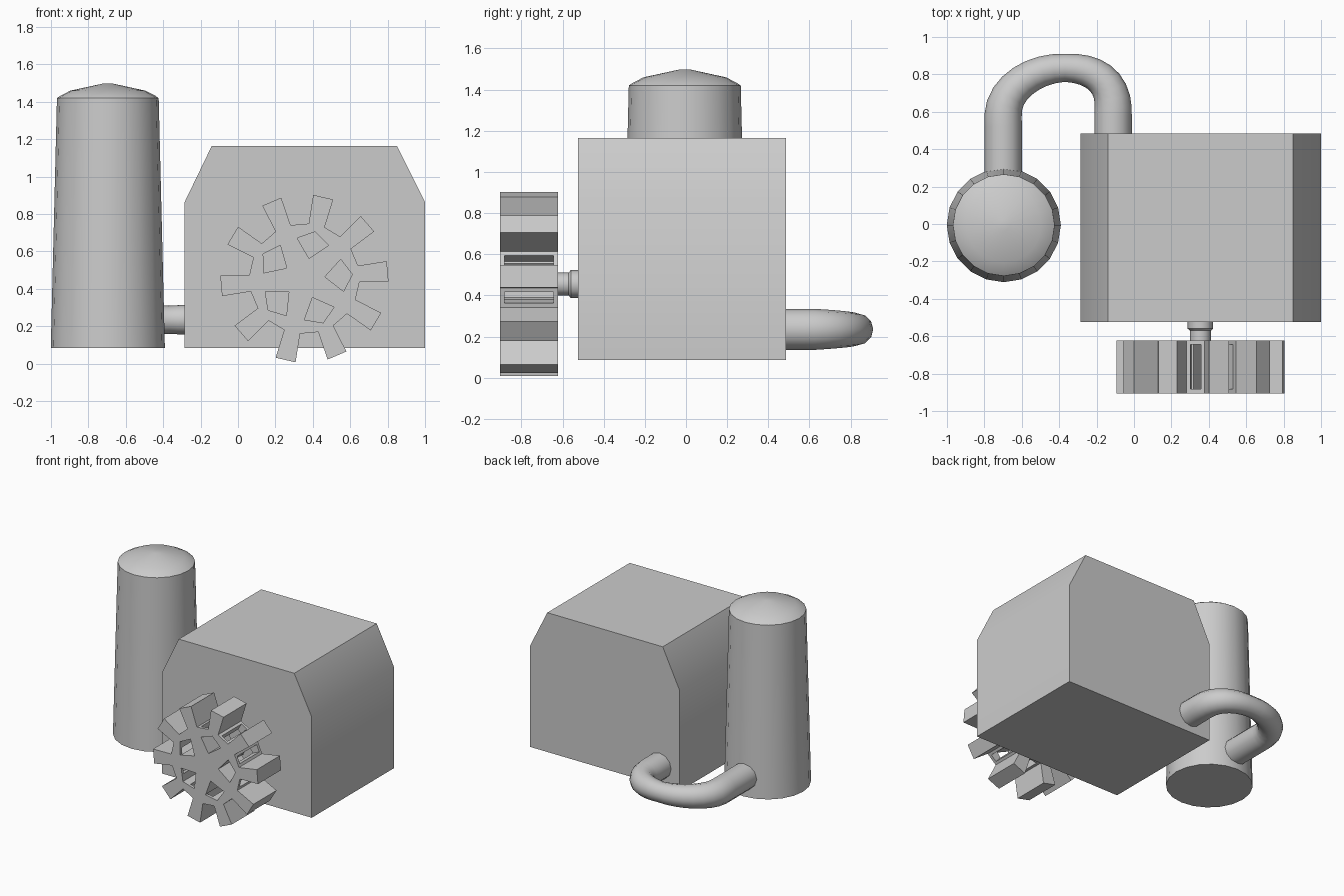
import bpy, bmesh, math
from mathutils import Vector, Matrix

if "Cube" in bpy.data.objects:
    bpy.data.objects.remove(bpy.data.objects["Cube"])


def finish(name, bm, smooth=None):
    bmesh.ops.recalc_face_normals(bm, faces=bm.faces)
    me = bpy.data.meshes.new(name)
    bm.to_mesh(me)
    bm.free()
    ob = bpy.data.objects.new(name, me)
    bpy.context.collection.objects.link(ob)
    if smooth:
        shade(ob, smooth)
    return ob


def shade(ob, angle):
    bpy.ops.object.select_all(action='DESELECT')
    ob.select_set(True)
    bpy.context.view_layer.objects.active = ob
    bpy.ops.object.shade_smooth_by_angle(angle=math.radians(angle))


def extrude_y(bm, pts, y0, y1):
    """Prism from an xz outline."""
    f = bm.faces.new([bm.verts.new((x, y0, z)) for x, z in pts])
    r = bmesh.ops.extrude_face_region(bm, geom=[f])
    vs = [v for v in r['geom'] if isinstance(v, bmesh.types.BMVert)]
    bmesh.ops.translate(bm, verts=vs, vec=(0, y1 - y0, 0))


def lathe(name, profile, n, matrix, smooth):
    """Closed solid of revolution from (radius, height) pairs."""
    bm = bmesh.new()
    rings = [[bm.verts.new((r * math.cos(2 * math.pi * i / n),
                            r * math.sin(2 * math.pi * i / n), h))
              for i in range(n)] for r, h in profile]
    for a, b in zip(rings, rings[1:]):
        for i in range(n):
            j = (i + 1) % n
            bm.faces.new((a[i], a[j], b[j], b[i]))
    bm.faces.new(rings[0])
    bm.faces.new(rings[-1])
    bm.transform(matrix)
    return finish(name, bm, smooth)


# Housing with two sloped shoulders
bm = bmesh.new()
extrude_y(bm, [(-0.285, 0.085), (1, 0.085), (1, 0.865), (0.85, 1.165),
               (-0.14, 1.165), (-0.285, 0.865)], -0.525, 0.485)
finish("housing", bm, 30)

# Tapered tank with low domed cap
lathe("tank", [(0.305, 0.085), (0.272, 1.42), (0.255, 1.432), (0.2, 1.46), (0.03, 1.497)],
      20, Matrix.Translation((-0.696, -0.006, 0)), 30)

# Bent pipe, slimmer in the bend
cu = bpy.data.curves.new("pipe", 'CURVE')
cu.dimensions = '3D'
cu.bevel_depth = 0.1
cu.bevel_resolution = 4
cu.resolution_u = 8
cu.use_fill_caps = True
sp = cu.splines.new('BEZIER')
path = [((-0.7, 0.2), (0, 0.1), 1), ((-0.7, 0.58), (0, 0.15), 1),
        ((-0.37, 0.835), (0.16, 0), 0.75), ((-0.112, 0.62), (0, -0.14), 1),
        ((-0.112, 0.42), (0, -0.06), 1)]
sp.bezier_points.add(len(path) - 1)
for bp, ((x, y), (hx, hy), r) in zip(sp.bezier_points, path):
    bp.co = (x, y, 0.235)
    bp.handle_left = (x - hx, y - hy, 0.235)
    bp.handle_right = (x + hx, y + hy, 0.235)
    bp.radius = r
pipe = bpy.data.objects.new("pipe", cu)
bpy.context.collection.objects.link(pipe)
bpy.ops.object.select_all(action='DESELECT')
pipe.select_set(True)
bpy.context.view_layer.objects.active = pipe
bpy.ops.object.convert(target='MESH')
shade(bpy.context.view_layer.objects.active, 40)

# Gear wheel
CX, CZ, Y0, Y1 = 0.355, 0.455, -0.905, -0.622


def polar(r, deg):
    a = math.radians(deg)
    return CX + r * math.cos(a), CZ + r * math.sin(a)


bm = bmesh.new()
outline = []
for k in range(10):
    c = 5 + 36 * k
    outline += [polar(0.295, c - 8.5), polar(0.45, c - 7), polar(0.45, c + 7), polar(0.295, c + 8.5)]
extrude_y(bm, outline, Y0, Y1)
gear = finish("gear_wheel", bm)


def cut(name, bm):
    cutter = finish(name, bm)
    cutter.hide_render = True
    cutter.hide_viewport = True
    m = gear.modifiers.new(name, 'BOOLEAN')
    m.operation = 'DIFFERENCE'
    m.solver = 'EXACT'
    m.object = cutter


# Five kite-shaped openings between the spokes
bm = bmesh.new()
for k in range(5):
    c = 5 + 72 * k
    extrude_y(bm, [polar(0.11, c), polar(0.22, c - 23), polar(0.257, c), polar(0.22, c + 23)],
              Y0 - 0.1, Y1 + 0.05)
cut("spoke_opening_cutter", bm)

# Windows through the rim between the teeth
bm = bmesh.new()
for k in range(10):
    a = 23 + 36 * k
    d = Vector((math.cos(math.radians(a)), math.sin(math.radians(a))))
    s = Vector((-d.y, d.x)) * 0.028
    o = Vector((CX, CZ))
    extrude_y(bm, [o + d * 0.215 - s, o + d * 0.33 - s, o + d * 0.33 + s, o + d * 0.215 + s],
              Y0 + 0.022, Y1 - 0.022)
cut("rim_window_cutter", bm)

# Axle and collar joining gear and housing
lathe("axle", [(0.056, -0.64), (0.056, -0.57), (0.068, -0.56), (0.068, -0.5)], 12,
      Matrix.Translation((CX, 0, CZ)) @ Matrix.Rotation(-math.pi / 2, 4, 'X'), 35)
